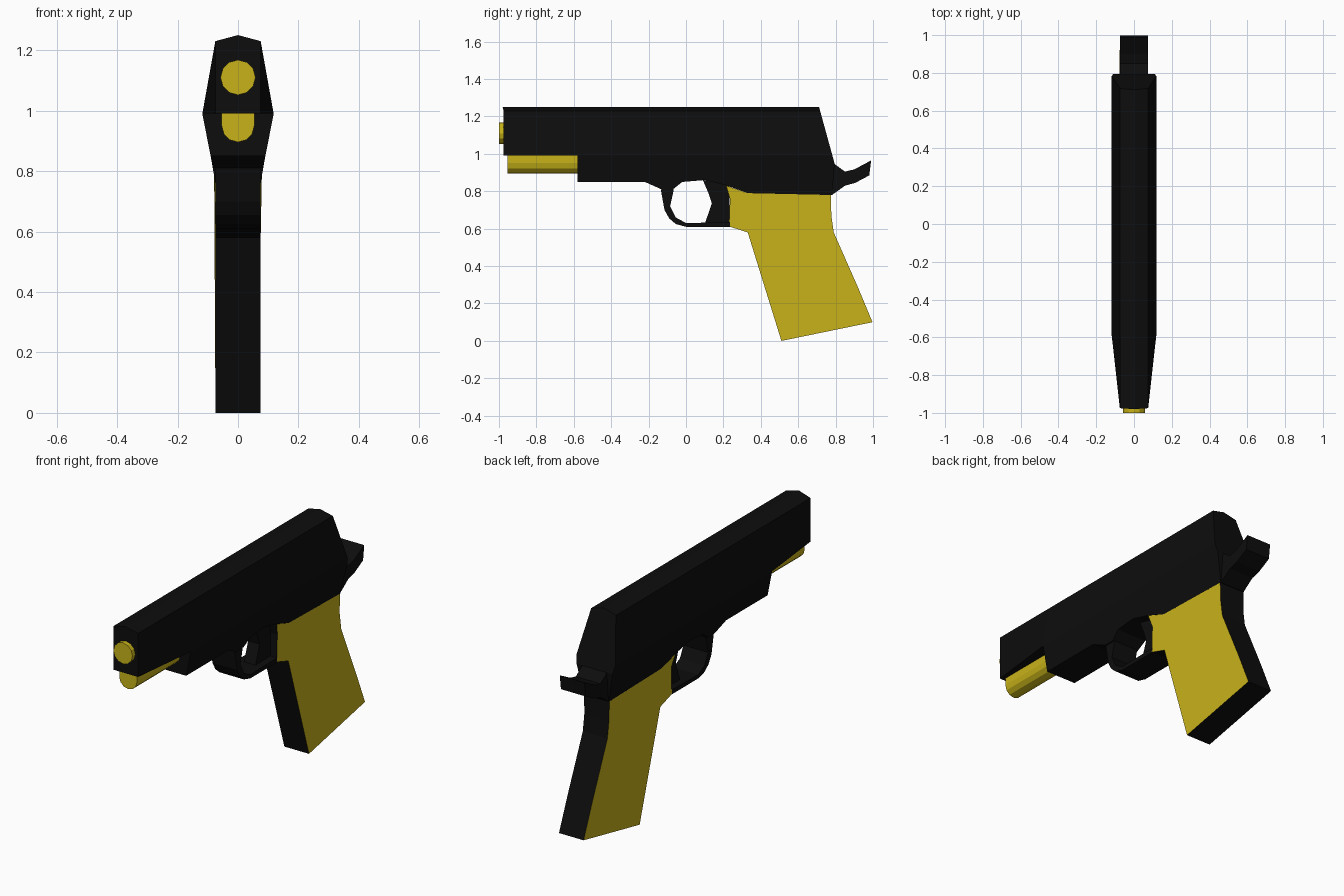
import bpy, bmesh, math

if "Cube" in bpy.data.objects:
    bpy.data.objects.remove(bpy.data.objects["Cube"])


def material(name, color):
    m = bpy.data.materials.new(name)
    m.diffuse_color = (*color, 1)
    m.use_nodes = True
    m.node_tree.nodes["Principled BSDF"].inputs["Base Color"].default_value = m.diffuse_color
    return m


BLACK = material("black", (0.004, 0.004, 0.004))
YELLOW = material("yellow", (0.58, 0.45, 0.01))


def finish(name, bm, mats):
    bmesh.ops.recalc_face_normals(bm, faces=bm.faces)
    me = bpy.data.meshes.new(name)
    bm.to_mesh(me)
    bm.free()
    for m in mats:
        me.materials.append(m)
    ob = bpy.data.objects.new(name, me)
    bpy.context.collection.objects.link(ob)
    return ob


def loft(name, rings, mats, cap_slot=0):
    """Skin a list of closed rings of (x, y, z) points and cap both ends."""
    bm = bmesh.new()
    rows = [[bm.verts.new(p) for p in ring] for ring in rings]
    n = len(rows[0])
    for a, b in zip(rows, rows[1:]):
        for i in range(n):
            j = (i + 1) % n
            bm.faces.new((a[i], a[j], b[j], b[i]))
    for row in (rows[0], rows[-1]):
        bm.faces.new(row).material_index = cap_slot
    return finish(name, bm, mats)


def plate(name, profile, half, mats=(BLACK,), cap_slot=0):
    """Extrude a side profile of (y, z) points across x; half(z) is the half width."""
    rings = [[(s * half(z), y, z) for y, z in profile] for s in (1, -1)]
    return loft(name, rings, mats, cap_slot)


def taper(z):
    return 0.075 + 0.043 * (z - 0.77) / 0.22


def narrow(z):
    return 0.075


# Slide: roof-shaped section that narrows toward the muzzle
def section(w, ys):
    top, shoulder, base = ys
    return [(0, top, 1.25), (0.075, shoulder, 1.23), (w, base, 0.99),
            (-w, base, 0.99), (-0.075, shoulder, 1.23)]


loft("slide", [section(0.075, (-0.98, -0.975, -0.975)),
               section(0.118, (-0.59, -0.59, -0.59)),
               section(0.118, (0.712, 0.717, 0.783))], [BLACK])

# Frame under the slide
plate("frame", [(-0.58, 0.99), (-0.58, 0.85), (-0.22, 0.85), (-0.13, 0.81),
                (-0.07, 0.81), (-0.02, 0.85), (0.10, 0.86), (0.22, 0.83),
                (0.33, 0.79), (0.78, 0.78), (0.795, 0.945), (0.783, 0.99)], taper)

# Trigger guard loop
plate("trigger_guard", [(-0.135, 0.81), (-0.115, 0.70), (-0.09, 0.655), (-0.055, 0.625),
                        (0.0, 0.61), (0.235, 0.61), (0.235, 0.635), (0.0, 0.63),
                        (-0.055, 0.66), (-0.085, 0.72), (-0.065, 0.81)], narrow)

# Trigger
plate("trigger", [(0.09, 0.86), (0.12, 0.79), (0.138, 0.735), (0.102, 0.63),
                  (0.235, 0.63), (0.23, 0.84)], lambda z: 0.035)

# Rear tang
plate("tang", [(0.75, 0.945), (0.795, 0.945), (0.85, 0.905), (0.90, 0.917),
               (0.99, 0.965), (0.98, 0.885), (0.905, 0.845), (0.85, 0.83),
               (0.78, 0.78), (0.75, 0.78)], narrow)

# Grip: yellow side panels, black straps around the edge
plate("grip", [(0.215, 0.83), (0.33, 0.79), (0.775, 0.78), (0.777, 0.67), (0.79, 0.58),
               (0.92, 0.285), (0.997, 0.10), (0.51, 0.0), (0.33, 0.58),
               (0.23, 0.612), (0.235, 0.76)],
      lambda z: max(0.075, taper(z)), (BLACK, YELLOW), 1)


# Yellow muzzle and recoil rod
def arc(r, z0, start, count, step=30):
    return [(r * math.cos(math.radians(start + i * step)),
             z0 + r * math.sin(math.radians(start + i * step))) for i in range(count)]


def rod(name, outline, y0, y1):
    loft(name, [[(x, y, z) for x, z in outline] for y in (y0, y1)], [YELLOW])


rod("muzzle", arc(0.058, 1.11, 0, 12), -1.0, -0.96)
rod("recoil_rod", [(0.054, 0.99)] + arc(0.054, 0.95, 0, 7, -30) + [(-0.054, 0.99)], -0.955, -0.57)
